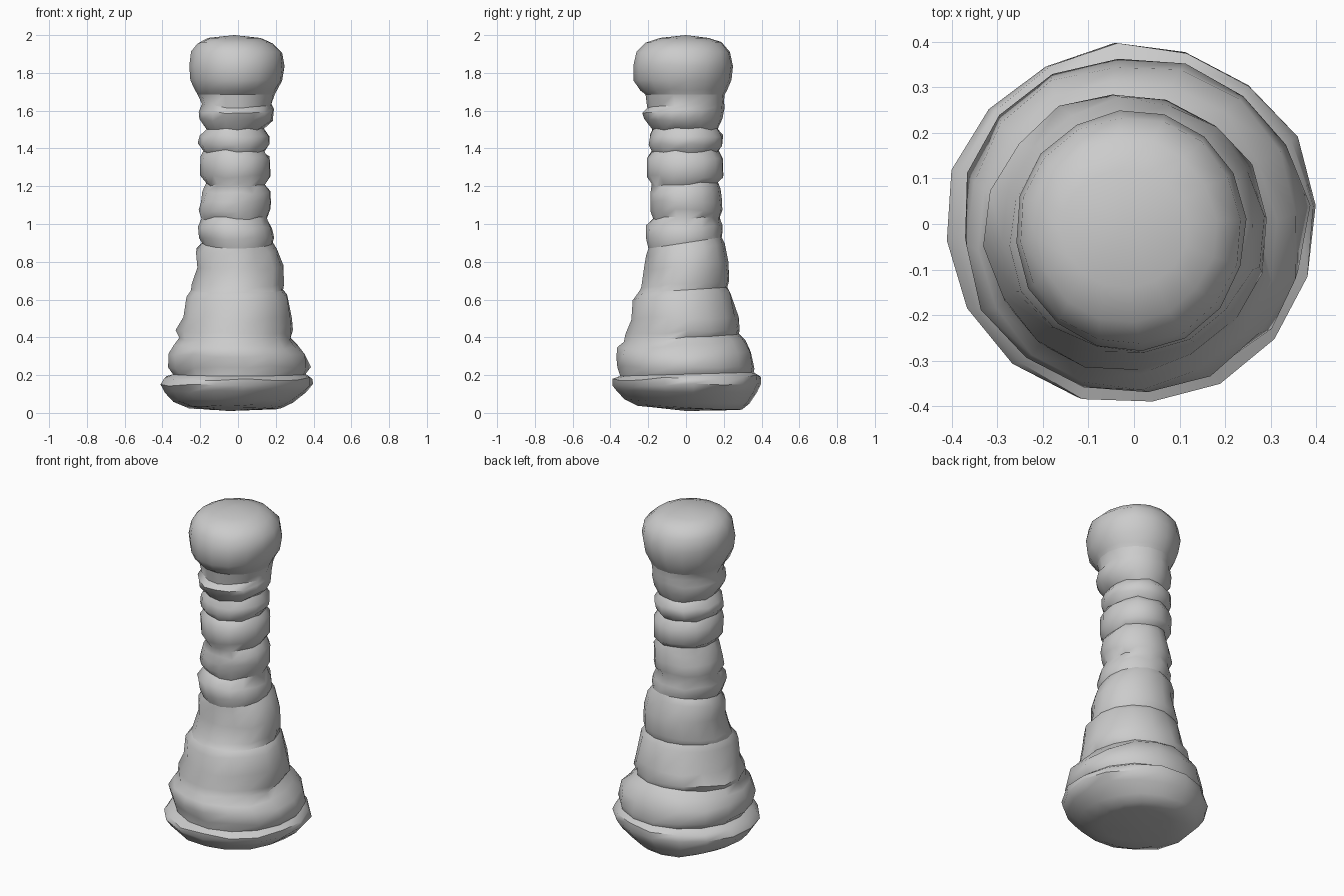
import bpy, bmesh, math, random

random.seed(7)
SIDES = 16


def lumpy(name, rows, jitter=0.006, cap_low=None, cap_high=None, dent=0.0):
    """Skin irregular rings. Row = z, x min, x max, y min, y max, rise towards the back."""
    bm = bmesh.new()
    rings = []
    for k, (z, x0, x1, y0, y1, tilt) in enumerate(rows):
        end = k in (0, len(rows) - 1)
        ring = []
        for i in range(SIDES):
            a = math.tau * (i + 0.25) / SIDES
            c, s = math.cos(a), math.sin(a)
            r = 1 if end else 1.005 + random.uniform(-jitter, jitter) * 4
            if not end and i in (11, 13):      # hollows in the front
                r -= dent
            dz = tilt * s + (0 if end else random.uniform(-jitter, jitter) * 1.5)
            ring.append(bm.verts.new(((x0 + x1) / 2 + (x1 - x0) / 2 * c * r,
                                      (y0 + y1) / 2 + (y1 - y0) / 2 * s * r,
                                      max(z + dz, 0.012))))
        rings.append(ring)
    for lo, hi in zip(rings, rings[1:]):
        for i in range(SIDES):
            j = (i + 1) % SIDES
            bm.faces.new((lo[i], lo[j], hi[j], hi[i]))
    for ring, tip in ((rings[0], cap_low), (rings[-1], cap_high)):
        if tip:
            v = bm.verts.new(tip)
            for i in range(SIDES):
                bm.faces.new((ring[i], ring[(i + 1) % SIDES], v))
    bmesh.ops.recalc_face_normals(bm, faces=bm.faces)
    mesh = bpy.data.meshes.new(name)
    bm.to_mesh(mesh)
    bm.free()
    ob = bpy.data.objects.new(name, mesh)
    bpy.context.collection.objects.link(ob)
    bpy.ops.object.select_all(action='DESELECT')
    ob.select_set(True)
    bpy.context.view_layer.objects.active = ob
    bpy.ops.object.shade_smooth_by_angle(angle=math.radians(50))
    return ob


# joints shared by neighbouring parts
foot_top = (0.205, -0.345, 0.36, -0.35, 0.36, 0.01)
skirt_top = (0.65, -0.25, 0.24, -0.255, 0.22, 0.015)
cone_top = (0.90, -0.19, 0.185, -0.20, 0.19, 0.03)
neck_top = (1.685, -0.215, 0.195, -0.215, 0.205, 0.0)

# wide rolled foot with a nearly flat underside
lumpy("foot", [
    (0.022, -0.18, 0.18, -0.18, 0.22, -0.008),
    (0.03, -0.27, 0.23, -0.26, 0.30, -0.012),
    (0.06, -0.34, 0.29, -0.33, 0.335, -0.01),
    (0.11, -0.39, 0.36, -0.37, 0.375, -0.005),
    (0.15, -0.41, 0.40, -0.39, 0.395, 0.005),
    (0.185, -0.39, 0.395, -0.395, 0.395, 0.01),
    foot_top], jitter=0.004, cap_low=(-0.05, 0, 0.01))

# sagging skirt folds
lumpy("skirt", [
    foot_top,
    (0.24, -0.375, 0.38, -0.355, 0.365, 0.0),
    (0.31, -0.37, 0.36, -0.375, 0.35, 0.01),
    (0.36, -0.345, 0.315, -0.365, 0.315, 0.02),
    (0.395, -0.31, 0.28, -0.33, 0.28, 0.02),
    (0.43, -0.325, 0.29, -0.325, 0.29, 0.01),
    (0.50, -0.29, 0.285, -0.295, 0.275, 0.0),
    (0.62, -0.275, 0.265, -0.285, 0.24, 0.015),
    skirt_top], dent=0.02)

# tapering section
lumpy("taper", [
    skirt_top,
    (0.68, -0.25, 0.24, -0.24, 0.23, 0.015),
    (0.78, -0.22, 0.235, -0.22, 0.225, 0.02),
    (0.86, -0.225, 0.21, -0.21, 0.205, 0.03),
    cone_top], dent=0.07)

# stacked neck rolls
lumpy("neck_rolls", [
    cone_top,
    (0.935, -0.205, 0.19, -0.215, 0.19, 0.01),
    (0.985, -0.215, 0.18, -0.215, 0.19, 0.0),
    (1.03, -0.195, 0.155, -0.175, 0.175, 0.0),
    (1.07, -0.21, 0.17, -0.19, 0.19, 0.0),
    (1.12, -0.20, 0.175, -0.19, 0.19, 0.0),
    (1.17, -0.185, 0.175, -0.19, 0.18, 0.01),
    (1.215, -0.165, 0.145, -0.18, 0.17, 0.01),
    (1.25, -0.20, 0.17, -0.21, 0.20, 0.0),
    (1.35, -0.20, 0.17, -0.21, 0.20, 0.0),
    (1.385, -0.18, 0.14, -0.18, 0.17, 0.0),
    (1.42, -0.21, 0.165, -0.20, 0.195, 0.0),
    (1.465, -0.20, 0.165, -0.195, 0.20, 0.0),
    (1.505, -0.17, 0.135, -0.18, 0.17, 0.0),
    (1.55, -0.205, 0.185, -0.22, 0.19, 0.0),
    (1.60, -0.205, 0.19, -0.235, 0.20, 0.01),
    (1.635, -0.195, 0.18, -0.205, 0.20, 0.015),
    neck_top])

# rounded head
lumpy("head", [
    neck_top,
    (1.71, -0.23, 0.205, -0.24, 0.215, 0.0),
    (1.76, -0.25, 0.235, -0.275, 0.24, 0.0),
    (1.84, -0.26, 0.245, -0.28, 0.25, 0.0),
    (1.91, -0.25, 0.235, -0.265, 0.235, 0.0),
    (1.96, -0.215, 0.18, -0.215, 0.19, 0.0),
    (1.985, -0.16, 0.12, -0.14, 0.12, 0.0)],
    jitter=0.003, cap_high=(-0.02, 0.0, 2.0))
